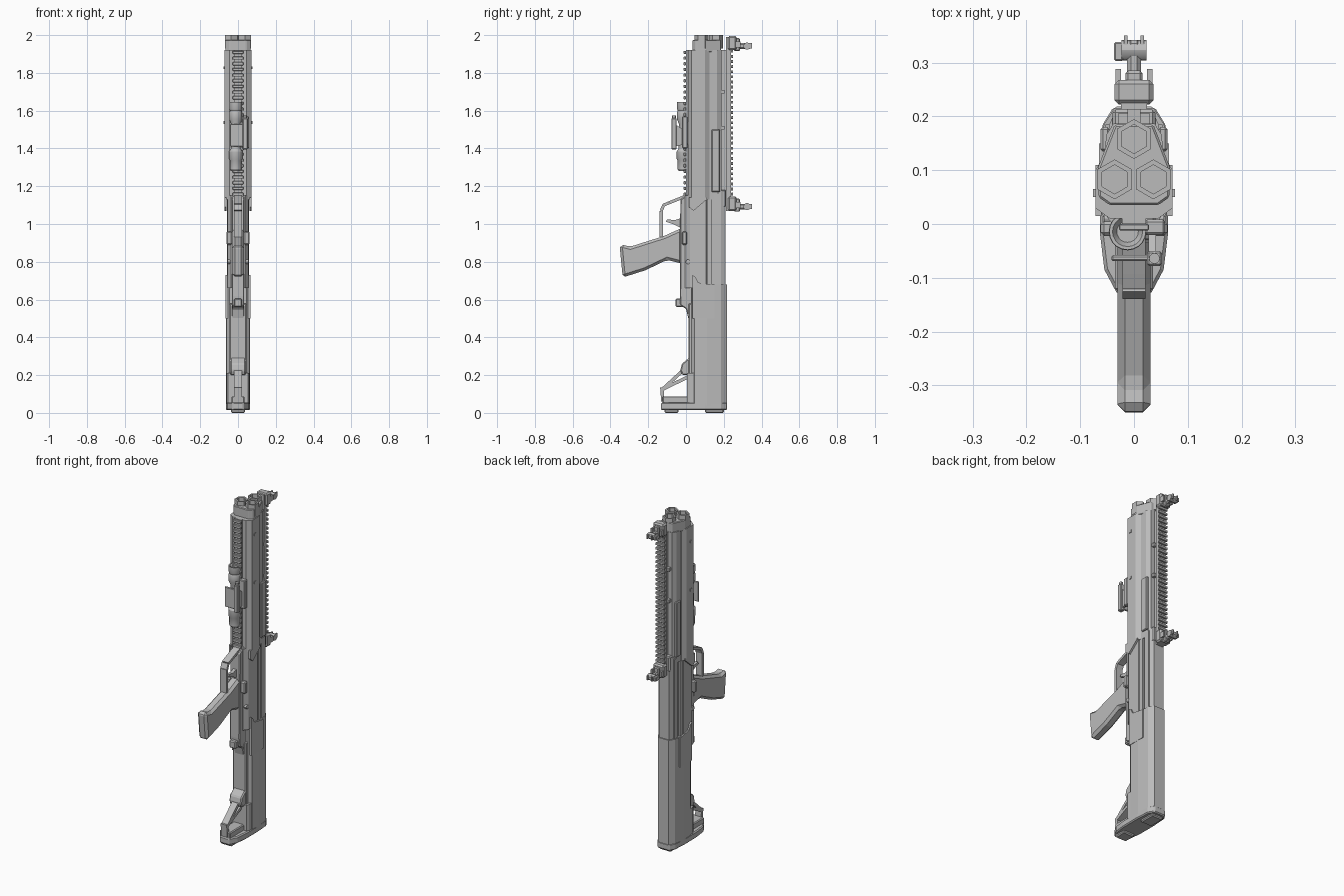
import bpy, bmesh, math
from mathutils import Vector, Matrix

cube = bpy.data.objects.get("Cube")
if cube:
    bpy.data.objects.remove(cube)

grey = bpy.data.materials.new("mid grey")
grey.use_nodes = True
COLOUR = (0.5, 0.5, 0.5, 1)
grey.diffuse_color = COLOUR
grey.node_tree.nodes["Principled BSDF"].inputs["Base Color"].default_value = COLOUR


def finish(name, bm, bevel=0, smooth=False):
    bmesh.ops.recalc_face_normals(bm, faces=bm.faces)
    mesh = bpy.data.meshes.new(name)
    bm.to_mesh(mesh)
    bm.free()
    mesh.materials.append(grey)
    ob = bpy.data.objects.new(name, mesh)
    bpy.context.collection.objects.link(ob)
    if bevel:
        mod = ob.modifiers.new("Bevel", "BEVEL")
        mod.width, mod.segments, mod.limit_method = bevel, 1, "ANGLE"
    if smooth:
        bpy.ops.object.select_all(action="DESELECT")
        ob.select_set(True)
        bpy.context.view_layer.objects.active = ob
        bpy.ops.object.shade_smooth_by_angle()
    return ob


def extrude(name, points, offset, bevel=0):
    bm = bmesh.new()
    face = bm.faces.new([bm.verts.new(p) for p in points])
    new = bmesh.ops.extrude_face_region(bm, geom=[face])["geom"]
    bmesh.ops.translate(bm, vec=offset, verts=[v for v in new if isinstance(v, bmesh.types.BMVert)])
    return finish(name, bm, bevel)


def column(name, half, z0, z1, bevel=0):
    """Mirrored (x, y) half outline, extruded upwards."""
    pts = half + [(-x, y) for x, y in reversed(half)]
    return extrude(name, [(x, y, z0) for x, y in pts], (0, 0, z1 - z0), bevel)


def plate(name, outline, width, x=0, bevel=0):
    """(y, z) side outline, extruded across x."""
    return extrude(name, [(x - width / 2, y, z) for y, z in outline], (width, 0, 0), bevel)


def box(name, x, y, z, bevel=0):
    """Box from three (low, high) ranges."""
    return plate(name, [(y[0], z[0]), (y[1], z[0]), (y[1], z[1]), (y[0], z[1])],
                 x[1] - x[0], (x[0] + x[1]) / 2, bevel)


def bar(name, a, b, thick, width, x=0):
    a, b = Vector(a), Vector(b)
    d = (b - a).normalized()
    n = Vector((-d.y, d.x)) * thick / 2
    return plate(name, [tuple(p) for p in (a + n, b + n, b - n, a - n)], width, x)


def lathe(name, profile, x, y, sides=20):
    """(radius, z) profile spun about a vertical axis."""
    bm = bmesh.new()
    rings = [[bm.verts.new((x + r * math.cos(math.tau * i / sides), y + r * math.sin(math.tau * i / sides), z))
              for i in range(sides)] for r, z in profile]
    for a, b in zip(rings, rings[1:]):
        for i in range(sides):
            j = (i + 1) % sides
            bm.faces.new((a[i], a[j], b[j], b[i]))
    bm.faces.new(rings[0])
    bm.faces.new(rings[-1])
    return finish(name, bm, smooth=sides > 8)


def cross_pin(name, y, z, radius, half, sides=12):
    bm = bmesh.new()
    bmesh.ops.create_cone(bm, cap_ends=True, segments=sides, radius1=radius, radius2=radius,
                          depth=2 * half, matrix=Matrix.Rotation(math.pi / 2, 4, "Y"))
    bmesh.ops.translate(bm, vec=(0, y, z), verts=bm.verts)
    return finish(name, bm, smooth=True)


# Fore-end: lower shell with slanted rear edge, upper shell, side panels
column("fore_end_shell", [(0.045, 0.01), (0.072, 0.03), (0.072, 0.1), (0.056, 0.125)], 1.13, 1.92)
for s in (-1, 1):
    plate("fore_end_tail", [(0.015, 1.14), (0.015, 1.09), (0.04, 1.07), (0.11, 1.13), (0.11, 1.14)], 0.012, s * 0.066)
    box("fore_end_panel", sorted((s * 0.045, s * 0.062)), (0.135, 0.18), (1.17, 1.5), 0.004)
    for z in (1.53, 1.82):
        box("fore_end_stud", sorted((s * 0.06, s * 0.076)), (0.05, 0.065), (z, z + 0.015))
column("upper_shell", [(0.054, 0.12), (0.052, 0.165), (0.038, 0.187)], 1.13, 1.92)
box("rail_spine", (-0.012, 0.012), (0.18, 0.215), (1.1, 1.92))
for z in (1.5, 1.69):
    box("spine_stud", (-0.03, 0.03), (0.185, 0.205), (z, z + 0.02))

# Muzzle: clamp block and three hexagonal sleeves
column("muzzle_clamp", [(0.045, 0.035), (0.066, 0.05), (0.067, 0.105), (0.036, 0.185)], 1.91, 1.975, 0.004)


def hexagon(name, x, y, r_out, r_in, z0, z1):
    bm = bmesh.new()
    loops = [[bm.verts.new((x + r * math.sin(i * math.pi / 3), y + r * math.cos(i * math.pi / 3), z))
              for i in range(6)] for r, z in ((r_out, z0), (r_out, z1), (r_in, z1), (r_in, z0))]
    for k in range(4):
        a, b = loops[k], loops[(k + 1) % 4]
        for i in range(6):
            j = (i + 1) % 6
            bm.faces.new((a[i], a[j], b[j], b[i]))
    finish(name, bm)


for x, y in ((0, 0.158), (-0.036, 0.083), (0.036, 0.083)):
    hexagon("muzzle_sleeve", x, y, 0.037, 0.027, 1.93, 2.0)

# Receiver, twin magazine tubes and trigger housing
column("receiver", [(0.037, -0.005), (0.055, 0.02), (0.058, 0.105), (0.044, 0.11)], 0.66, 1.15)
column("receiver_top", [(0.046, 0.1), (0.046, 0.185), (0.034, 0.21)], 0.66, 1.17)
plate("trigger_housing", [(0.03, 1.17), (0, 1.15), (-0.03, 1.13), (-0.033, 0.62), (-0.03, 0.57),
                          (0, 0.55), (0.015, 0.49), (0.05, 0.47), (0.05, 1.17)], 0.066, 0, 0.005)
box("receiver_shroud", (-0.04, 0.04), (0.17, 0.213), (1.09, 1.18), 0.006)
for s in (-1, 1):
    box("magazine_strip", sorted((s * 0.045, s * 0.056)), (0.115, 0.138), (0.68, 1.13))
    box("receiver_side_panel", sorted((s * 0.04, s * 0.053)), (0.15, 0.185), (0.68, 1.16))
    box("selector", sorted((s * 0.03, s * 0.062)), (-0.022, 0.005), (0.89, 0.96), 0.006)
box("release_latch", (-0.022, 0.022), (-0.055, 0), (0.56, 0.605), 0.006)
cross_pin("housing_pin", 0.01, 0.8, 0.012, 0.056)

# Stock shell with a stepped upper edge, and its inner core
column("stock_shell", [(0.045, 0.03), (0.062, 0.045), (0.064, 0.11), (0.056, 0.185), (0.036, 0.216)], 0.04, 0.68)
for s in (-1, 1):
    plate("stock_collar", [(0.035, 0.5), (0.035, 0.73), (0.05, 0.72), (0.065, 0.69), (0.15, 0.675), (0.15, 0.5)],
          0.012, s * 0.059)
box("stock_core", (-0.045, 0.045), (0.012, 0.06), (0.2, 0.58), 0.006)
column("butt_socket", [(0.052, 0.005), (0.06, 0.02), (0.058, 0.12)], 0.04, 0.21)

# Butt pad and skeleton brace
column("butt_pad", [(0.03, -0.132), (0.055, -0.085), (0.063, -0.02), (0.064, 0.1),
                    (0.058, 0.185), (0.038, 0.218)], 0.014, 0.055, 0.006)
for y0, y1 in ((-0.115, -0.04), (0.1, 0.2)):
    box("butt_foot", (-0.038, 0.038), (y0, y1), (0.0, 0.02), 0.006)
box("brace_base", (-0.035, 0.035), (-0.125, 0.02), (0.05, 0.088), 0.005)
plate("brace_head", [(0.03, 0.31), (0.008, 0.285), (-0.022, 0.26), (-0.03, 0.225), (-0.02, 0.2), (0.03, 0.2)], 0.08, 0, 0.006)
for a, b in (((-0.13, 0.12), (-0.01, 0.23)), ((-0.125, 0.125), (0.01, 0.19)), ((-0.122, 0.06), (-0.128, 0.135))):
    bar("brace_strut", a, b, 0.018, 0.04)

# Pistol grip, trigger and guard
plate("grip", [(-0.02, 0.98), (-0.115, 0.937), (-0.295, 0.88), (-0.345, 0.892), (-0.35, 0.87), (-0.335, 0.717),
               (-0.215, 0.755), (-0.1, 0.81), (-0.02, 0.79)], 0.062, 0, 0.014)
guard = [(0.005, 1.15), (-0.09, 1.112), (-0.118, 1.1), (-0.131, 1.07), (-0.131, 0.93)]
for a, b in zip(guard, guard[1:]):
    bar("trigger_guard", a, b, 0.016, 0.042)
plate("trigger", [(-0.03, 1.03), (-0.06, 1.02), (-0.1, 1.025), (-0.105, 1.012), (-0.07, 1.0), (-0.03, 0.98)], 0.02)


# Toothed accessory rails
def toothed_rail(name, half, y_base, y_mid, y_tip, z0, z1, step):
    box(name, (-half * 0.8, half * 0.8), sorted((y_base, y_mid)), (z0, z1))
    z = z0
    while z < z1 - step / 2:
        box(name + "_tooth", (-half, half), sorted((y_mid, y_tip)), (z, z + step * 0.55), 0.002)
        z += step


toothed_rail("top_rail", 0.03, 0.213, 0.238, 0.25, 1.07, 1.99, 0.027)
toothed_rail("lower_rail", 0.028, 0.015, 0.0, -0.012, 1.15, 1.92, 0.03)

# Folding sights, one at each end of the top rail
for end, z in (("front", 1.955), ("rear", 1.105)):
    box(end + "_sight_clamp", (-0.036, 0.036), (0.222, 0.268), (z - 0.035, z + 0.04), 0.008)
    box(end + "_sight_base", (-0.016, 0.016), (0.255, 0.285), (z - 0.04, z + 0.03), 0.005)
    box(end + "_sight_arm", (-0.013, 0.013), (0.27, 0.342), (z - 0.028, z + 0.002), 0.007)
    cross_pin(end + "_sight_pivot", 0.323, z - 0.013, 0.019, 0.023)
    box(end + "_sight_knob", (-0.037, -0.02), (0.303, 0.338), (z - 0.026, z), 0.003)
    for s in (-1, 1):
        box(end + "_clamp_lug", sorted((s * 0.024, s * 0.034)), (0.26, 0.288), (z - 0.02, z + 0.012))
        box(end + "_sight_ear", sorted((s * 0.012, s * 0.019)), (0.315, 0.35), (z - 0.025, z + 0.002))

# Weapon light on the lower rail
lathe("light_body", [(0.024, 1.28), (0.03, 1.29), (0.03, 1.335), (0.035, 1.345), (0.035, 1.385), (0.025, 1.4),
                     (0.024, 1.53), (0.034, 1.555), (0.034, 1.59), (0.03, 1.6), (0.034, 1.61), (0.034, 1.645),
                     (0.028, 1.645), (0.02, 1.63)], -0.012, -0.014)
box("light_mount", (-0.035, 0.04), (-0.02, 0.02), (1.42, 1.54), 0.005)

# Aiming module beside the light
box("aimer_bracket", (0.02, 0.058), (-0.02, 0.008), (1.4, 1.57), 0.004)
plate("aimer_arm", [(-0.015, 1.42), (-0.06, 1.41), (-0.06, 1.53), (-0.015, 1.5)], 0.014, 0.034)
box("aimer_body", (0.024, 0.052), (-0.078, -0.05), (1.395, 1.56), 0.004)
box("aimer_plate", (-0.042, 0.03), (-0.069, -0.058), (1.41, 1.53), 0.003)
lathe("aimer_lens", [(0.01, 1.55), (0.01, 1.575)], 0.038, -0.064, 12)
